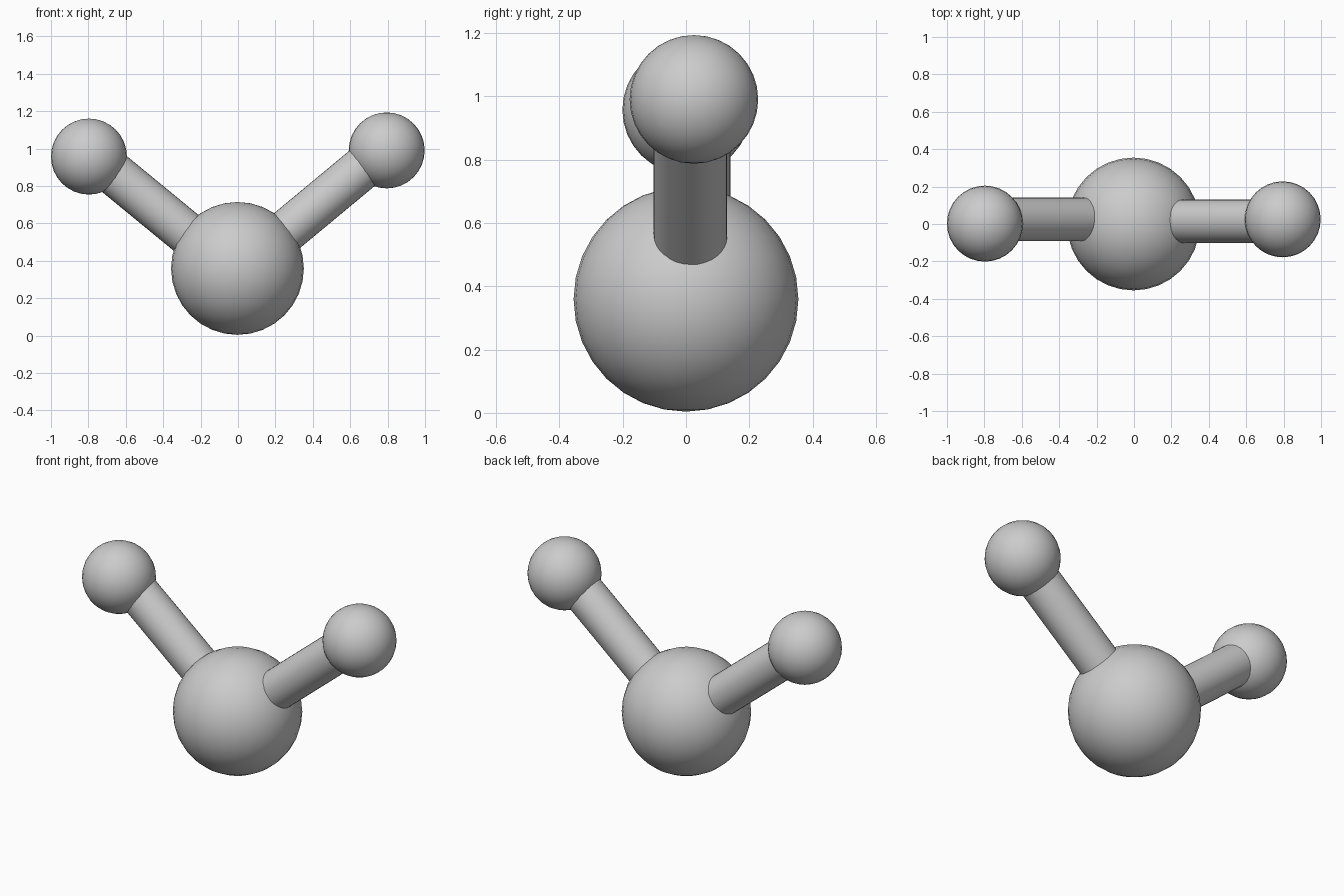
import bpy
from mathutils import Vector

if "Cube" in bpy.data.objects:
    bpy.data.objects.remove(bpy.data.objects["Cube"])


def ball(name, centre, radius):
    bpy.ops.mesh.primitive_uv_sphere_add(segments=32, ring_count=16, radius=radius, location=centre)
    ob = bpy.context.object
    ob.name = name
    bpy.ops.object.shade_smooth()


def rod(name, start, end, radius):
    a, b = Vector(start), Vector(end)
    bpy.ops.mesh.primitive_cylinder_add(vertices=32, radius=radius, depth=(b - a).length,
                                        location=(a + b) / 2)
    ob = bpy.context.object
    ob.name = name
    ob.rotation_euler = (b - a).to_track_quat('Z', 'Y').to_euler()
    bpy.ops.object.shade_smooth_by_angle()


# central atom and two smaller atoms
ball("central_ball", (-0.003, 0, 0.359), 0.355)
ball("left_ball", (-0.797, 0.002, 0.957), 0.203)
ball("right_ball", (0.795, 0.025, 0.99), 0.203)

# connecting rods, ends buried inside the balls
rod("left_rod", (-0.12, 0.025, 0.42), (-0.74, 0.025, 0.929), 0.116)
rod("right_rod", (0.12, 0.014, 0.443), (0.74, 0.014, 0.958), 0.116)
